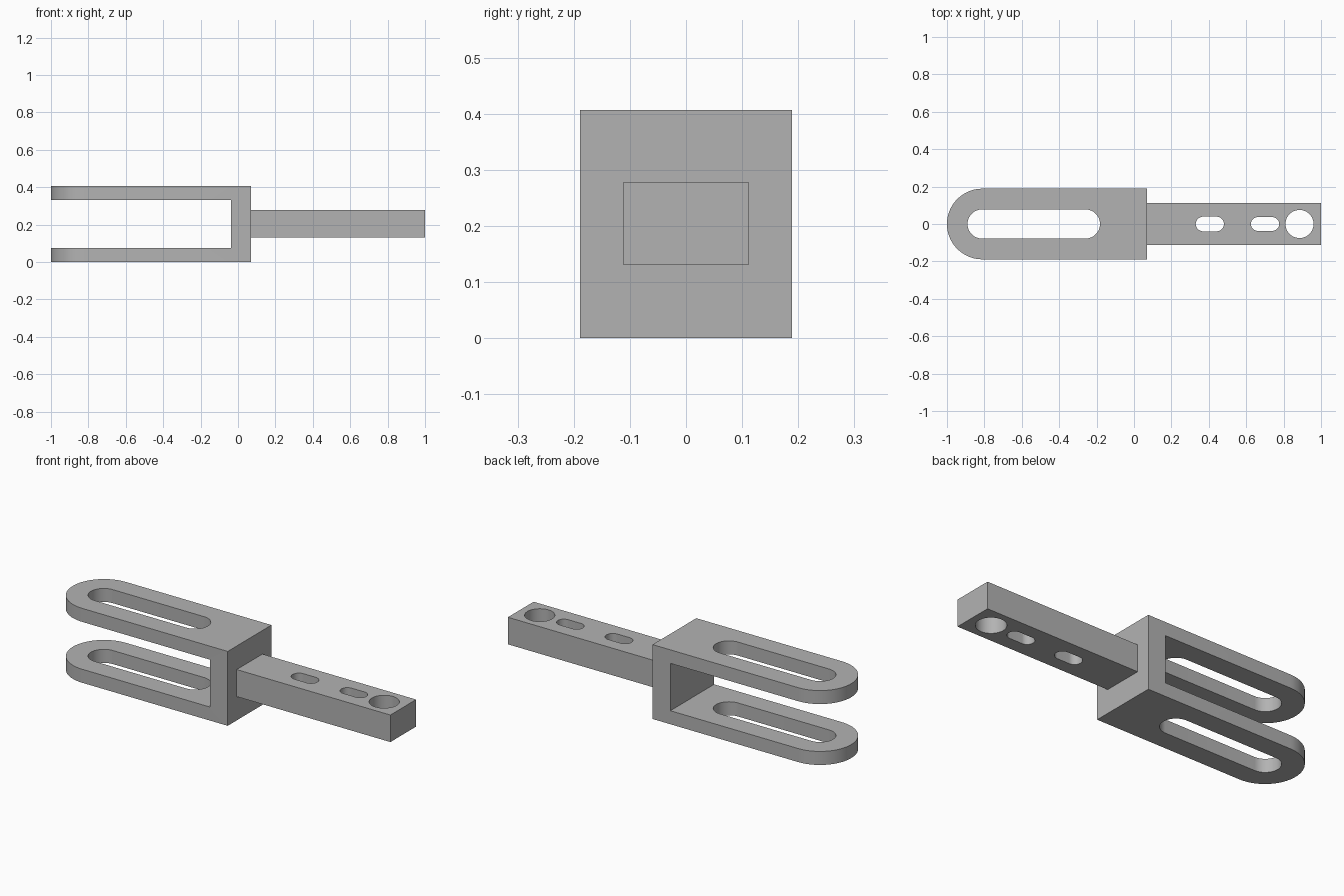
import bpy, bmesh
from math import sin, cos, pi, radians

cube = bpy.data.objects.get("Cube")
if cube:
    bpy.data.objects.remove(cube, do_unlink=True)

HEIGHT = 0.407
FORK_R = 0.189
ROOT_X = 0.07

metal = bpy.data.materials.new("grey metal")
metal.use_nodes = True
metal.diffuse_color = (0.45, 0.45, 0.45, 1)
metal.node_tree.nodes["Principled BSDF"].inputs["Base Color"].default_value = (0.45, 0.45, 0.45, 1)


def arc(cx, r, start, steps=32):
    """Half circle of points, counter-clockwise from the start angle."""
    return [(cx + r * cos(start + pi * i / steps), r * sin(start + pi * i / steps))
            for i in range(steps + 1)]


def prism(name, outline, z0, z1):
    """Extrude a plan outline between two heights."""
    bm = bmesh.new()
    face = bm.faces.new([bm.verts.new((x, y, z0)) for x, y in outline])
    top = bmesh.ops.extrude_face_region(bm, geom=[face])["geom"]
    bmesh.ops.translate(bm, vec=(0, 0, z1 - z0),
                        verts=[v for v in top if isinstance(v, bmesh.types.BMVert)])
    bmesh.ops.recalc_face_normals(bm, faces=bm.faces)
    mesh = bpy.data.meshes.new(name)
    bm.to_mesh(mesh)
    bm.free()
    mesh.materials.append(metal)
    obj = bpy.data.objects.new(name, mesh)
    bpy.context.collection.objects.link(obj)
    return obj


def rect(x0, x1, half):
    return [(x0, -half), (x1, -half), (x1, half), (x0, half)]


def slot(x0, x1, r):
    return arc(x1 - r, r, -pi / 2) + arc(x0 + r, r, pi / 2)


def combine(target, tool, operation):
    """Apply a boolean and remove its tool object."""
    mod = target.modifiers.new(operation.lower(), "BOOLEAN")
    mod.operation, mod.solver, mod.object = operation, "EXACT", tool
    bpy.context.view_layer.objects.active = target
    bpy.ops.object.modifier_apply(modifier=mod.name)
    bpy.data.objects.remove(tool, do_unlink=True)


# Fork: round-ended block, opened between the prongs and slotted through both
fork = prism("fork_bracket", [(ROOT_X, -FORK_R), (ROOT_X, FORK_R)]
             + arc(FORK_R - 1, FORK_R, pi / 2), 0, HEIGHT)
combine(fork, prism("gap", rect(-1.2, -0.038, 0.4), 0.074, HEIGHT - 0.074), "DIFFERENCE")
combine(fork, prism("prong_slot", slot(-0.89, -0.182, 0.078), -0.1, 0.6), "DIFFERENCE")

# Tang: rectangular bar with two short slots and a round hole
tang = prism("tang", rect(ROOT_X - 0.04, 1, 0.111), 0.13, 0.278)
circle = arc(0.885, 0.075, 0)[:-1] + arc(0.885, 0.075, pi)[:-1]
for outline in (slot(0.33, 0.481, 0.039), slot(0.625, 0.776, 0.037), circle):
    combine(tang, prism("tang_hole", outline, 0, 0.5), "DIFFERENCE")
combine(fork, tang, "UNION")

# Smooth the curved walls and keep the machined edges crisp
bpy.ops.object.select_all(action="DESELECT")
fork.select_set(True)
bpy.context.view_layer.objects.active = fork
bpy.ops.object.shade_smooth_by_angle(angle=radians(30))
